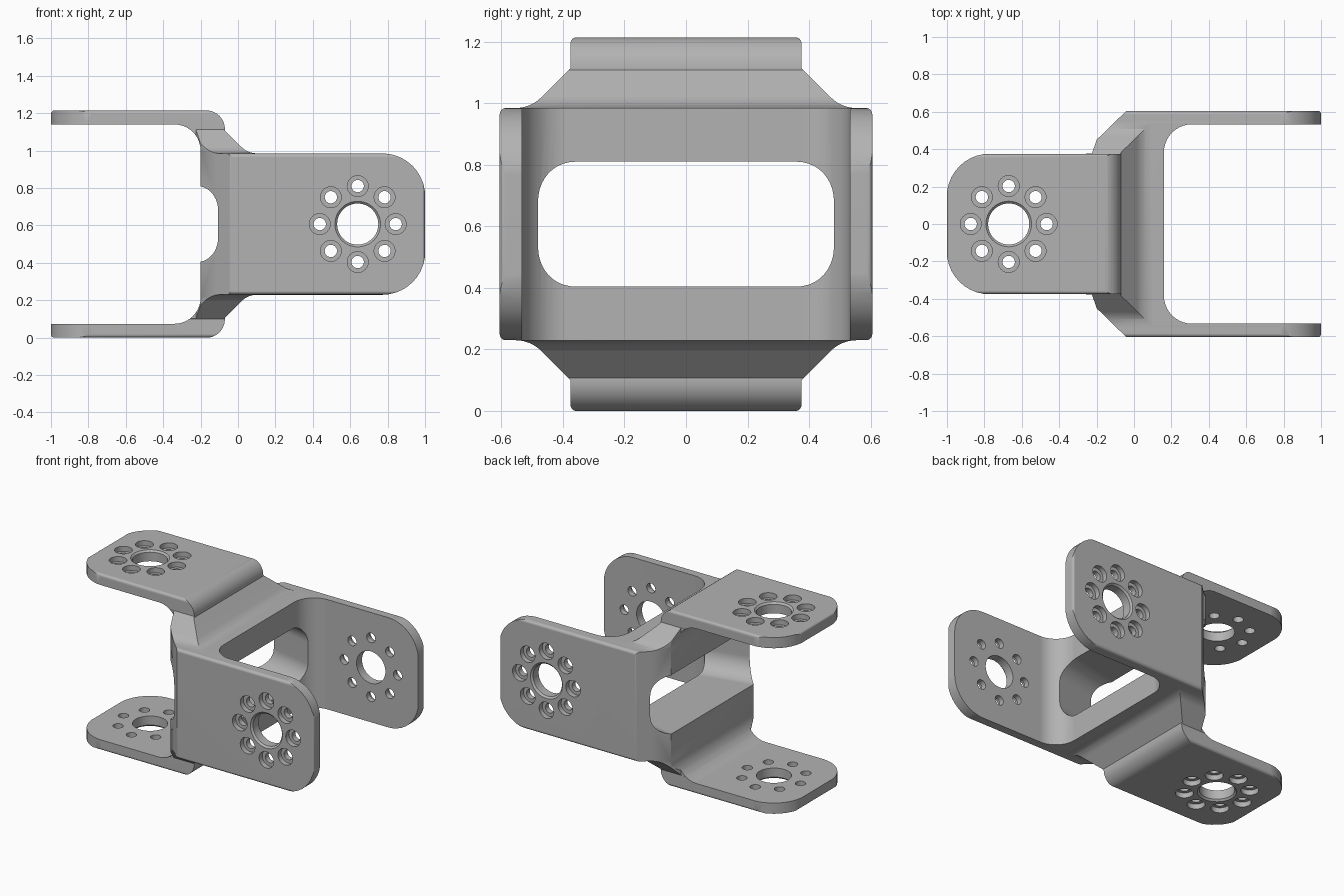
import bpy, bmesh
from math import cos, sin, pi, tan
from mathutils import Vector

cube = bpy.data.objects.get("Cube")
if cube:
    bpy.data.objects.remove(cube, do_unlink=True)

MID = 0.607      # half of the full height
HALF = 0.375     # half width of every arm


def rounded(corners, steps=10):
    """Outline from (u, v, radius) corners, each filleted."""
    out = []
    for i, (u, v, r) in enumerate(corners):
        p = Vector((u, v))
        if r == 0:
            out.append(p)
            continue
        a = (Vector(corners[i - 1][:2]) - p).normalized()
        b = (Vector(corners[(i + 1) % len(corners)][:2]) - p).normalized()
        half = a.angle(b) / 2
        centre = p + (a + b).normalized() * (r / sin(half))
        start = p + a * (r / tan(half)) - centre
        end = p + b * (r / tan(half)) - centre
        sweep = pi - 2 * half
        for k in range(steps + 1):
            t = k / steps
            d = (start * sin((1 - t) * sweep) + end * sin(t * sweep)) / sin(sweep)
            out.append(centre + d)
    return out


def mirror_v(corners):
    return corners + [(u, -v, r) for u, v, r in reversed(corners)]


def mirror_u(corners):
    return corners + [(-u, v, r) for u, v, r in reversed(corners)]


PLACE = {"x": lambda u, v, w: (w, u, v),
         "y": lambda u, v, w: (u, w, v),
         "z": lambda u, v, w: (u, v, w)}


def add_object(name, bm):
    bmesh.ops.recalc_face_normals(bm, faces=bm.faces[:])
    mesh = bpy.data.meshes.new(name)
    bm.to_mesh(mesh)
    bm.free()
    ob = bpy.data.objects.new(name, mesh)
    bpy.context.collection.objects.link(ob)
    return ob


def add_stack(bm, rings):
    """Closed skin through rings of points."""
    rings = [[bm.verts.new(p) for p in ring] for ring in rings]
    n = len(rings[0])
    for lo, hi in zip(rings, rings[1:]):
        for i in range(n):
            j = (i + 1) % n
            bm.faces.new((lo[i], lo[j], hi[j], hi[i]))
    bm.faces.new(rings[0])
    bm.faces.new(rings[-1])


def prism(name, axis, outline, reach, outline_far=None):
    bm = bmesh.new()
    add_stack(bm, [[PLACE[axis](u, v, w) for u, v in pts]
                   for pts, w in ((outline, -reach), (outline_far or outline, reach))])
    return add_object(name, bm)


def combine(target, tool, operation):
    mod = target.modifiers.new(operation.title(), "BOOLEAN")
    mod.operation = operation
    mod.solver = "EXACT"
    mod.object = tool
    tool.hide_render = True
    bpy.context.view_layer.objects.active = target
    bpy.ops.object.modifier_apply(modifier=mod.name)
    bpy.data.objects.remove(tool, do_unlink=True)


# Solid body: the common volume of the side, plan and end outlines
side = mirror_v([(-1, MID + .001, .02), (-.07, MID + .001, .1), (-.07, .5, 0),
                 (.053, HALF + .003, .12), (1.001, HALF + .003, .23)])
plan = mirror_v([(-1.001, HALF + .001, .23), (-.225, HALF + .001, 0),
                 (-.2, .45, 0), (-.04, .606, .02), (1, .606, .02)])
end = mirror_v(mirror_u([(-.605, .377, .02), (-.505, .377, .12),
                         (-HALF, .507, 0), (-HALF, MID, .02)]))
bracket = prism("bracket", "y", rounded(side), .7)
combine(bracket, prism("plan_tool", "z", rounded(plan), .8), "INTERSECT")
combine(bracket, prism("end_tool", "x", rounded(end), 1.1), "INTERSECT")

# Gaps between the two pairs of arms
gap = mirror_v([(.16, .533, .15), (1.3, .533, 0)])
combine(bracket, prism("upright_gap_tool", "z", rounded(gap), .8), "DIFFERENCE")
gap = mirror_v([(-1.3, .533, 0), (-.2, .533, .14)])
combine(bracket, prism("level_gap_tool", "y", rounded(gap), .8), "DIFFERENCE")


# Window through the web, tapering towards +x
def window(half_width):
    return rounded(mirror_v([(-half_width, .203, .13), (half_width, .203, .13)]))


combine(bracket, prism("window_tool", "x", window(.6), .4, window(.44)), "DIFFERENCE")

# Central bores and rings of counterbored screw holes in all four arms
BORE = [(.122, .02), (.122, 0), (.11, -.012), (.11, -.12)]
SCREW = [(.056, .02), (.056, -.035), (.033, -.035), (.033, -.12)]


def add_hole(bm, axis, sign, face, u, v, profile, sides):
    rings = []
    for r, h in profile:
        rings.append([PLACE[axis](u + r * cos(2 * pi * k / sides),
                                  v + r * sin(2 * pi * k / sides),
                                  sign * (face + h)) for k in range(sides)])
    add_stack(bm, rings)


bm = bmesh.new()
for axis, face, centre in (("y", .605, .64), ("z", MID, -.67)):
    for sign in (-1, 1):
        add_hole(bm, axis, sign, face, centre, 0, BORE, 48)
        for k in range(8):
            a = k * pi / 4
            add_hole(bm, axis, sign, face, centre + .203 * cos(a),
                     .203 * sin(a), SCREW, 24)
combine(bracket, add_object("hole_tool", bm), "DIFFERENCE")

# Stand on the ground, colour and shade
for vert in bracket.data.vertices:
    vert.co.z += MID

grey = bpy.data.materials.new("plain_grey")
grey.use_nodes = True
colour = (.45, .45, .45, 1)
grey.diffuse_color = colour
grey.node_tree.nodes["Principled BSDF"].inputs["Base Color"].default_value = colour
bracket.data.materials.clear()
bracket.data.materials.append(grey)

bpy.ops.object.select_all(action="DESELECT")
bracket.select_set(True)
bpy.context.view_layer.objects.active = bracket
bpy.ops.object.shade_smooth_by_angle()
weighted = bracket.modifiers.new("Weighted normals", "WEIGHTED_NORMAL")
weighted.keep_sharp = True
